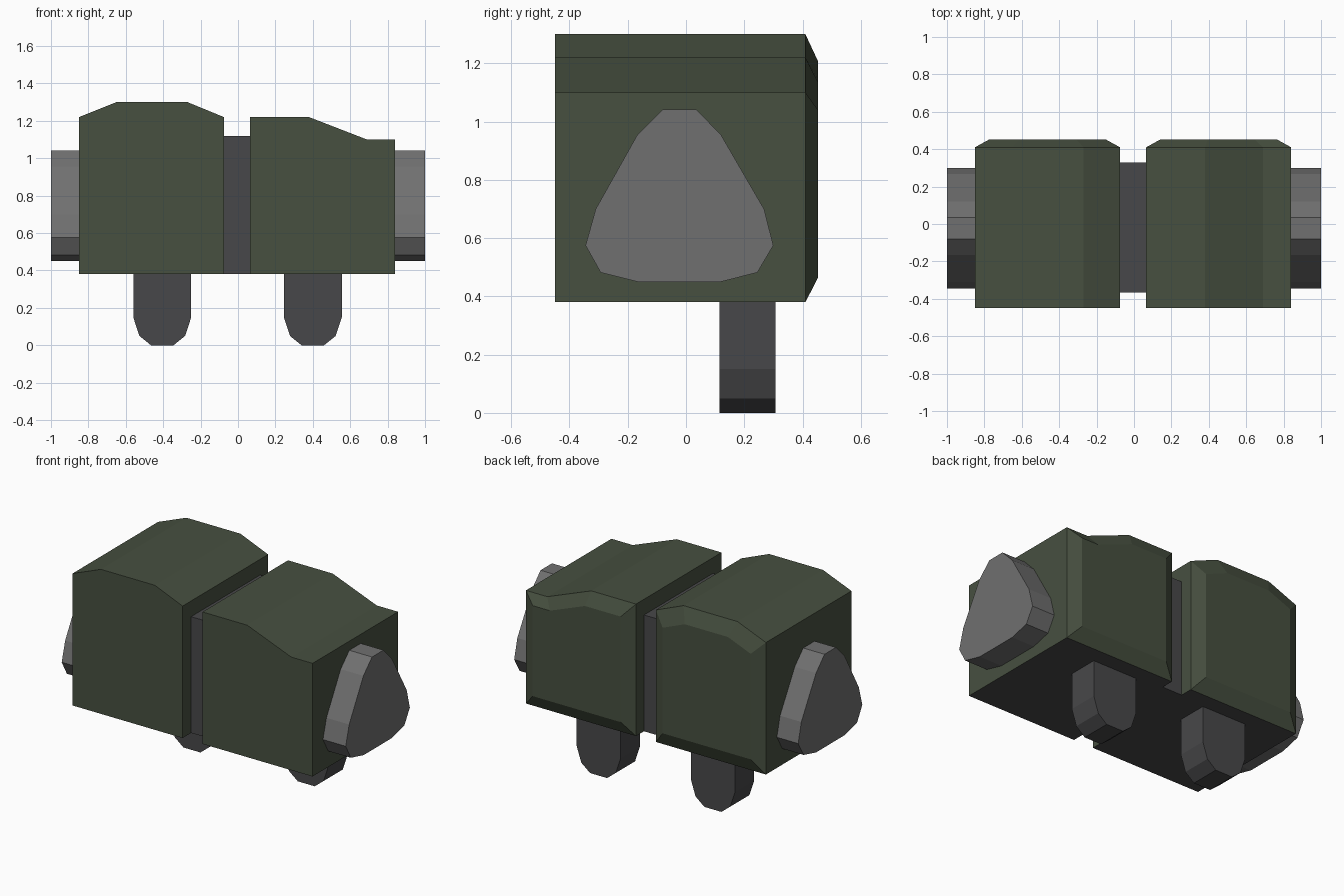
import bpy, bmesh
from mathutils import Vector

if "Cube" in bpy.data.objects:
    bpy.data.objects.remove(bpy.data.objects["Cube"])


def material(name, rgb):
    m = bpy.data.materials.new(name)
    m.diffuse_color = (*rgb, 1)
    m.use_nodes = True
    m.node_tree.nodes["Principled BSDF"].inputs["Base Color"].default_value = m.diffuse_color
    return m


GREEN = material("dark olive green", (0.063, 0.080, 0.051))
DARK = material("charcoal grey", (0.064, 0.064, 0.067))
GREY = material("mid grey", (0.162, 0.162, 0.162))


def prism(name, profile, start, end, axis, mats, tip=None):
    """Extrude a profile along x (y,z points) or y (x,z points).
    tip = (distance, scale) adds a tapered cap beyond the end."""
    def place(p, d):
        return Vector((d, p[0], p[1])) if axis == "x" else Vector((p[0], d, p[1]))

    rings = [(profile, start), (profile, end)]
    if tip:
        mid = [(min(c) + max(c)) / 2 for c in zip(*profile)]
        small = [[m + (v - m) * tip[1] for v, m in zip(p, mid)] for p in profile]
        rings.append((small, end + tip[0]))
    bm = bmesh.new()
    loops = [[bm.verts.new(place(p, d)) for p in pts] for pts, d in rings]
    n = len(profile)
    bm.faces.new(loops[0])
    bm.faces.new(loops[-1])
    for a, b in zip(loops, loops[1:]):
        for i in range(n):
            j = (i + 1) % n
            bm.faces.new((a[i], a[j], b[j], b[i]))
    bmesh.ops.recalc_face_normals(bm, faces=bm.faces)
    # a second material goes on the underside
    if len(mats) > 1:
        for f in bm.faces:
            f.normal_update()
            f.material_index = 1 if f.normal.z < -0.9 else 0
    mesh = bpy.data.meshes.new(name)
    bm.to_mesh(mesh)
    bm.free()
    for m in mats:
        mesh.materials.append(m)
    obj = bpy.data.objects.new(name, mesh)
    bpy.context.collection.objects.link(obj)
    return obj


# Main housings with a chamfered back and dark underside
left_profile = [(-0.85, 0.38), (-0.075, 0.38), (-0.075, 1.22),
                (-0.27, 1.30), (-0.65, 1.30), (-0.85, 1.22)]
right_profile = [(0.065, 0.38), (0.84, 0.38), (0.84, 1.10),
                 (0.69, 1.10), (0.38, 1.22), (0.065, 1.22)]
prism("left_housing", left_profile, -0.45, 0.41, "y", [GREEN, DARK], (0.043, 0.8))
prism("right_housing", right_profile, -0.45, 0.41, "y", [GREEN, DARK], (0.043, 0.8))

# Spacer between the housings
spacer = [(-0.365, 0.38), (0.33, 0.38), (0.33, 1.12), (-0.365, 1.12)]
prism("centre_spacer", spacer, -0.075, 0.065, "x", [DARK])

# Rounded triangular end caps
cap = [(-0.08, 1.042), (0.035, 1.042), (0.12, 0.955), (0.268, 0.70),
       (0.30, 0.575), (0.245, 0.482), (0.12, 0.45), (-0.165, 0.45),
       (-0.293, 0.482), (-0.345, 0.575), (-0.31, 0.70), (-0.167, 0.955)]
prism("left_end_cap", cap, -1.0, -0.85, "x", [GREY])
prism("right_end_cap", cap, 0.84, 1.0, "x", [GREY])

# Rounded pegs underneath
half = [(0.155, 0.38), (0.155, 0.15), (0.122, 0.05), (0.06, 0.0)]
for name, cx in (("left_peg", -0.405), ("right_peg", 0.40)):
    outline = [(cx + x, z) for x, z in half] + [(cx - x, z) for x, z in reversed(half)]
    prism(name, outline, 0.115, 0.308, "y", [DARK])
